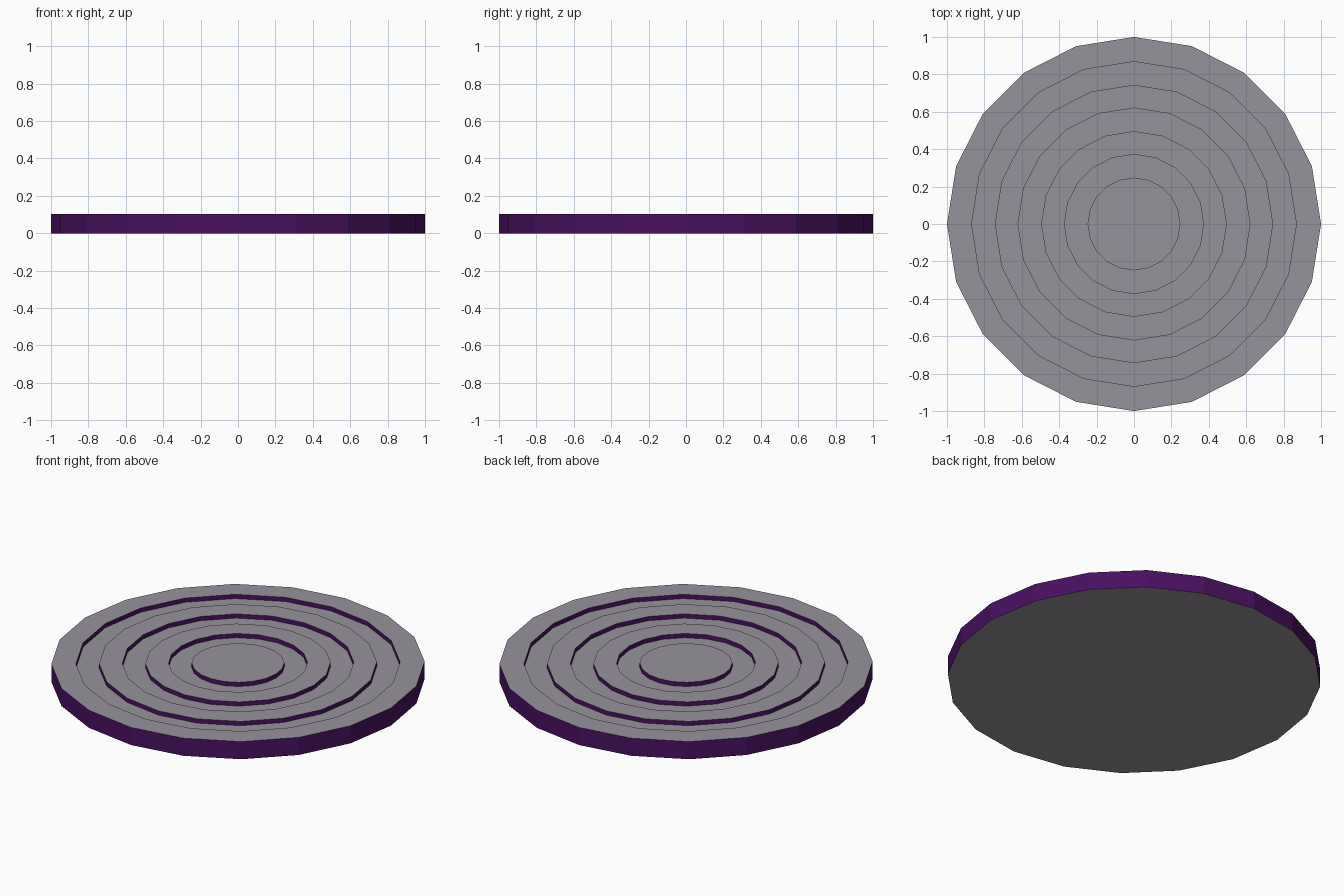
import bpy, bmesh, math

if "Cube" in bpy.data.objects:
    bpy.data.objects.remove(bpy.data.objects["Cube"])

SIDES = 20
TOP, FLOOR = 0.104, 0.079      # raised rings and groove floors
STEP = 0.124                   # ring width
RADII = [STEP * i for i in range(2, 8)] + [1.0]


def material(name, rgb):
    m = bpy.data.materials.new(name)
    m.diffuse_color = (*rgb, 1)
    m.use_nodes = True
    m.node_tree.nodes["Principled BSDF"].inputs["Base Color"].default_value = m.diffuse_color
    return m


def ring(bm, r, z):
    return [bm.verts.new((r * math.cos(2 * math.pi * i / SIDES),
                          r * math.sin(2 * math.pi * i / SIDES), z))
            for i in range(SIDES)]


def bridge(bm, a, b, slot):
    for i in range(SIDES):
        j = (i + 1) % SIDES
        bm.faces.new((a[i], b[i], b[j], a[j])).material_index = slot


bm = bmesh.new()

# raised centre
current = ring(bm, RADII[0], TOP)
bm.faces.new(current)

# alternating grooves and raised rings, each with a coloured wall
z = TOP
for r in RADII[1:]:
    z = FLOOR if z == TOP else TOP
    step = ring(bm, RADII[RADII.index(r) - 1], z)
    bridge(bm, current, step, 1)
    current = ring(bm, r, z)
    bridge(bm, step, current, 0)

# outer wall and underside
bottom = ring(bm, 1.0, 0.0)
bridge(bm, current, bottom, 1)
bm.faces.new(list(reversed(bottom)))

bmesh.ops.recalc_face_normals(bm, faces=bm.faces[:])
mesh = bpy.data.meshes.new("ringed_disc")
bm.to_mesh(mesh)
bm.free()
mesh.materials.append(material("grey_face", (0.31, 0.29, 0.33)))
mesh.materials.append(material("purple_wall", (0.068, 0.005, 0.12)))
disc = bpy.data.objects.new("ringed_disc", mesh)
bpy.context.collection.objects.link(disc)
